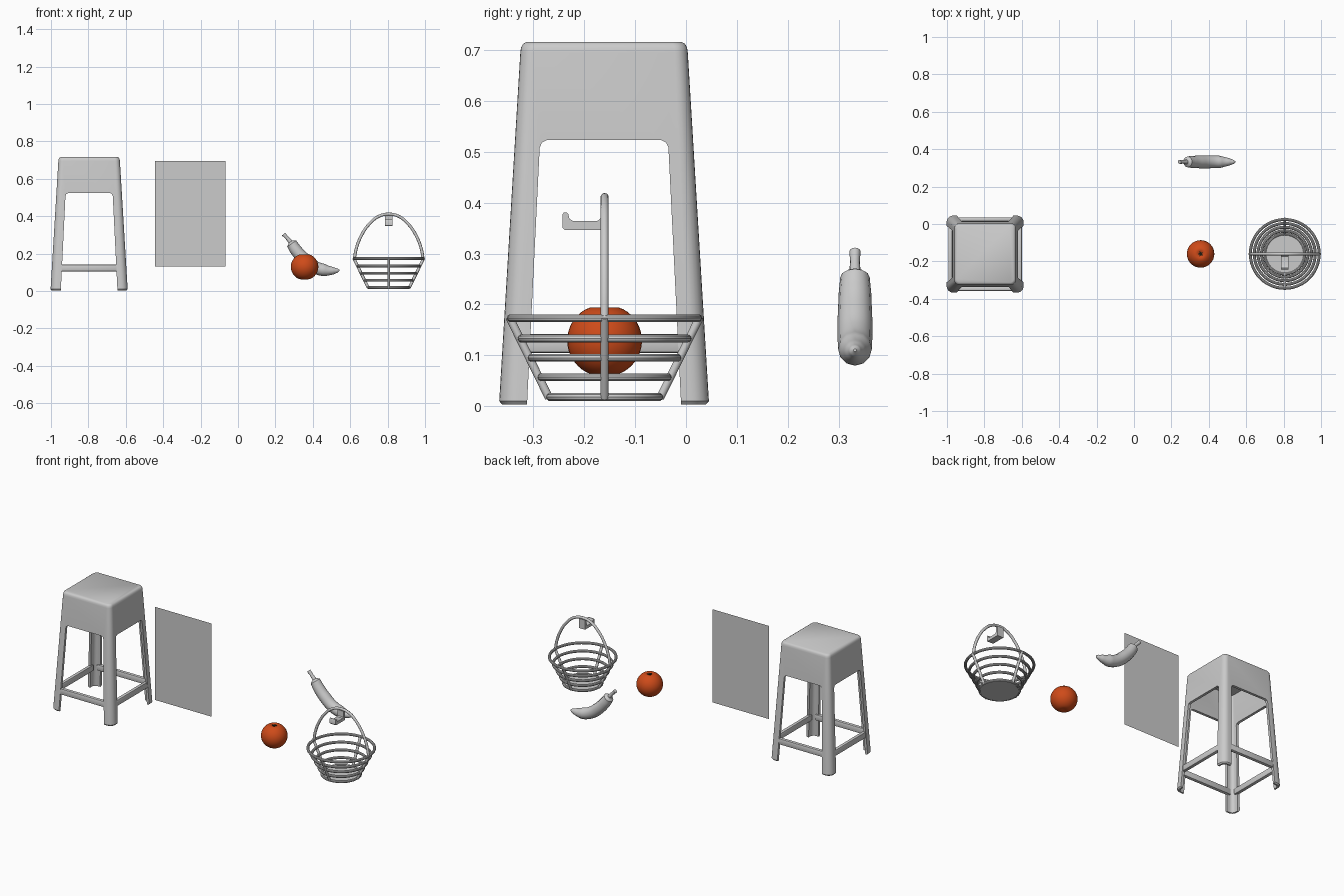
import bpy, bmesh, math
from mathutils import Matrix, Vector

if "Cube" in bpy.data.objects:
    bpy.data.objects.remove(bpy.data.objects["Cube"])


def finish(ob, smooth=True):
    bpy.ops.object.select_all(action='DESELECT')
    ob.select_set(True)
    bpy.context.view_layer.objects.active = ob
    if smooth:
        bpy.ops.object.shade_smooth_by_angle(angle=math.radians(35))
    return ob


def from_bmesh(name, bm, loc=(0, 0, 0), smooth=True):
    bmesh.ops.recalc_face_normals(bm, faces=bm.faces)
    me = bpy.data.meshes.new(name)
    bm.to_mesh(me)
    bm.free()
    ob = bpy.data.objects.new(name, me)
    ob.location = loc
    bpy.context.collection.objects.link(ob)
    return finish(ob, smooth)


def loft(name, rings, loc):
    """Skin closed rings of points and cap both ends."""
    bm = bmesh.new()
    vs = [[bm.verts.new(p) for p in r] for r in rings]
    n = len(vs[0])
    for a, b in zip(vs, vs[1:]):
        for i in range(n):
            bm.faces.new((a[i], a[(i + 1) % n], b[(i + 1) % n], b[i]))
    bm.faces.new(vs[0])
    bm.faces.new(vs[-1])
    return from_bmesh(name, bm, loc)


def rounded_square(h, r, z, seg=6):
    pts = []
    for q, (sx, sy) in enumerate(((1, 1), (-1, 1), (-1, -1), (1, -1))):
        for i in range(seg + 1):
            a = math.pi / 2 * (q + i / seg)
            pts.append((sx * (h - r) + r * math.cos(a), sy * (h - r) + r * math.sin(a), z))
    return pts


def prism(name, pts, axis_vec, loc, smooth=True):
    """Extrude a flat outline along a vector."""
    bm = bmesh.new()
    f = bm.faces.new([bm.verts.new(p) for p in pts])
    ext = bmesh.ops.extrude_face_region(bm, geom=[f])
    bmesh.ops.translate(bm, vec=axis_vec, verts=[v for v in ext['geom'] if isinstance(v, bmesh.types.BMVert)])
    return from_bmesh(name, bm, loc, smooth)


def tube(name, pts, radii, smooth_path=True, res=6, sides=4):
    cu = bpy.data.curves.new(name, 'CURVE')
    cu.dimensions = '3D'
    cu.bevel_depth = 1.0
    cu.bevel_resolution = sides
    cu.use_fill_caps = True
    cu.resolution_u = res
    sp = cu.splines.new('BEZIER')
    sp.bezier_points.add(len(pts) - 1)
    for bp, p, r in zip(sp.bezier_points, pts, radii):
        bp.co = p
        bp.radius = r
        bp.handle_left_type = bp.handle_right_type = 'AUTO' if smooth_path else 'VECTOR'
    ob = bpy.data.objects.new(name, cu)
    bpy.context.collection.objects.link(ob)
    finish(ob, False)
    bpy.ops.object.convert(target='MESH')
    return finish(bpy.context.object)


def cut(ob, cutter):
    m = ob.modifiers.new('cut', 'BOOLEAN')
    m.operation = 'DIFFERENCE'
    m.solver = 'EXACT'
    m.object = cutter
    finish(ob, False)
    bpy.ops.object.modifier_apply(modifier=m.name)
    bpy.data.objects.remove(cutter)


def paint(ob, name, color):
    mat = bpy.data.materials.new(name)
    mat.diffuse_color = color
    mat.use_nodes = True
    mat.node_tree.nodes["Principled BSDF"].inputs["Base Color"].default_value = mat.diffuse_color
    ob.data.materials.append(mat)


# Stool: tapered shell, hollow inside, with an opening on every side
S = Vector((-0.796, -0.161, 0))
stool = loft('stool_seat_and_legs', [rounded_square(h, r, z) for z, h, r in (
    (0.003, 0.2, 0.03), (0.01, 0.206, 0.036), (0.695, 0.1645, 0.026), (0.705, 0.163, 0.026),
    (0.712, 0.159, 0.024), (0.716, 0.152, 0.02))], S)
cut(stool, loft('stool_hollow', [rounded_square(h, r, z) for z, h, r in (
    (-0.05, 0.194, 0.024), (0.697, 0.149, 0.014))], S))
opening = [(-0.154, -0.05), (-0.1265, 0.508), (-0.122, 0.518), (-0.112, 0.523)]
opening += [(-x, z) for x, z in reversed(opening)]
for i in range(2):
    cutter = prism('stool_opening', [(x, -0.5, z) for x, z in opening], (0, 1, 0), S)
    cutter.rotation_euler.z = i * math.pi / 2
    bpy.context.view_layer.update()
    cut(stool, cutter)
finish(stool)

# Stool crossbars
for i, side in enumerate(('front', 'right', 'back', 'left')):
    bm = bmesh.new()
    bmesh.ops.create_cube(bm, size=1, matrix=Matrix.Translation((0, -0.186, 0.123)) @ Matrix.Diagonal((0.33, 0.022, 0.037, 1)))
    bmesh.ops.bevel(bm, geom=bm.edges[:], offset=0.006, segments=2, affect='EDGES', profile=0.5)
    bmesh.ops.rotate(bm, verts=bm.verts, matrix=Matrix.Rotation(i * math.pi / 2, 3, 'Z'))
    from_bmesh('stool_bar_' + side, bm, S)

# Flat hanging sheet
bm = bmesh.new()
bm.faces.new([bm.verts.new(p) for p in (
    (-0.445, -0.16, 0.13), (-0.067, -0.16, 0.13), (-0.067, -0.16, 0.696), (-0.445, -0.16, 0.696))])
from_bmesh('sheet', bm, smooth=False)

# Orange fruit: squashed ball with a dimple at the top
F = Vector((0.356, -0.16, 0.129))
bm = bmesh.new()
bmesh.ops.create_uvsphere(bm, u_segments=32, v_segments=24, radius=0.0735)
for v in bm.verts:
    d = math.hypot(v.co.x, v.co.y)
    v.co.z *= 0.97
    v.co.z -= math.copysign((0.016 if v.co.z > 0 else 0.007) * math.exp(-(d / 0.017) ** 2), v.co.z)
paint(from_bmesh('orange_fruit', bm, F), 'orange_skin', (0.62, 0.07, 0.01, 1))

# Fruit stem star
star = [((0.016 if i % 2 else 0.008) * math.cos(i * math.pi / 5),
         (0.016 if i % 2 else 0.008) * math.sin(i * math.pi / 5), 0.058) for i in range(10)]
paint(prism('fruit_stem', star, (0, 0, 0.005), F, False), 'stem_dark', (0.012, 0.012, 0.006, 1))

# Curved long fruit with its stalk
path = [(0.28, 0.262, 0.013), (0.287, 0.253, 0.029), (0.307, 0.222, 0.032), (0.35, 0.174, 0.034),
        (0.404, 0.131, 0.034), (0.457, 0.112, 0.033), (0.505, 0.108, 0.021), (0.532, 0.109, 0.011),
        (0.543, 0.11, 0.003)]
tube('long_fruit', [(x, 0.332, z) for x, z, r in path], [r for x, z, r in path])
tube('long_fruit_stalk', [(0.243, 0.332, 0.304), (0.262, 0.332, 0.284), (0.295, 0.332, 0.245)],
     [0.011, 0.0095, 0.013])

# Basket rings
B = Vector((0.806, -0.16, 0))
W = 0.008
for i, (r, z) in enumerate(((0.107, 0.018), (0.124, 0.057), (0.143, 0.095), (0.163, 0.133), (0.184, 0.173))):
    bpy.ops.mesh.primitive_torus_add(major_radius=r, minor_radius=W, major_segments=48,
                                     minor_segments=10, location=B + Vector((0, 0, z)))
    bpy.context.object.name = f'basket_ring_{i + 1}'
    finish(bpy.context.object)

# Basket base
bpy.ops.mesh.primitive_cylinder_add(vertices=48, radius=0.108, depth=0.01, location=B + Vector((0, 0, 0.016)))
bpy.context.object.name = 'basket_base'
finish(bpy.context.object)

# Basket uprights
for i in range(4):
    d = Vector((math.cos(i * math.pi / 2), math.sin(i * math.pi / 2), 0))
    tube(f'basket_upright_{i + 1}', [B + d * 0.109 + Vector((0, 0, 0.016)), B + d * 0.187 + Vector((0, 0, 0.175))],
         [W, W], False, 1)

# Basket handle
arc = [(0.184, 0.17), (0.174, 0.225), (0.147, 0.295), (0.105, 0.357), (0.055, 0.398)]
arc = [(-x, z) for x, z in arc] + [(0, 0.411)] + arc[::-1]
tube('basket_handle', [B + Vector((x, 0, z)) for x, z in arc], [W] * len(arc))

# Hook carrying the handle
hook = [(-0.153, 0.346), (-0.238, 0.346), (-0.243, 0.351), (-0.243, 0.376), (-0.24, 0.381), (-0.235, 0.381),
        (-0.231, 0.377), (-0.229, 0.368), (-0.222, 0.364), (-0.174, 0.364), (-0.168, 0.369),
        (-0.167, 0.404), (-0.153, 0.404)]
prism('hook', [(0.786, y, z) for y, z in hook], (0.04, 0, 0), (0, 0, 0))
